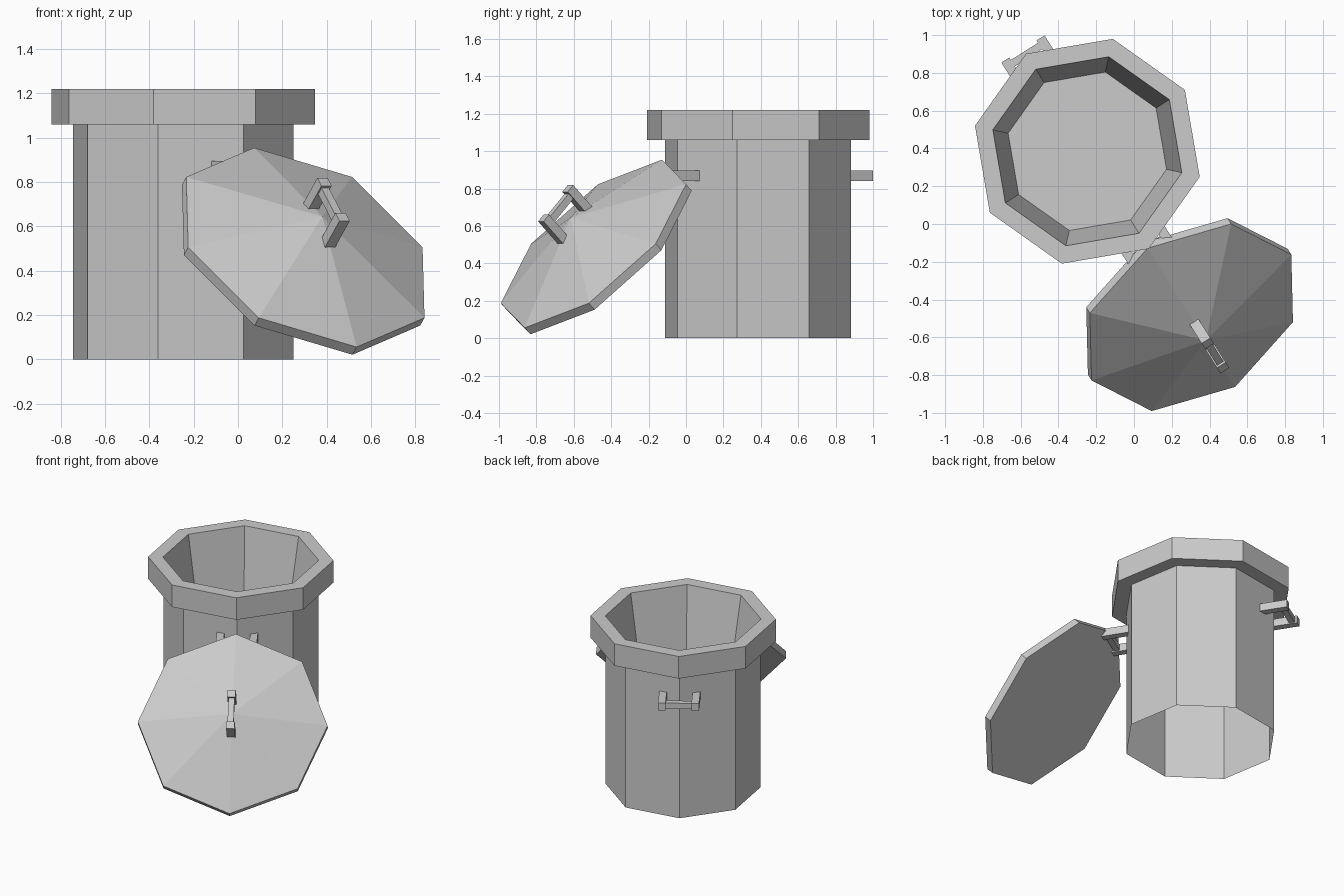
import bpy, bmesh
from math import sin, cos, tau, radians
from mathutils import Matrix

cube = bpy.data.objects.get("Cube")
if cube:
    bpy.data.objects.remove(cube, do_unlink=True)

# One plain grey metal
metal = bpy.data.materials.new("grey_metal")
metal.use_nodes = True
grey = (0.6, 0.6, 0.6, 1)
metal.diffuse_color = grey
metal.node_tree.nodes["Principled BSDF"].inputs["Base Color"].default_value = grey

SIDES = 8


def finish(name, bm, matrix):
    mesh = bpy.data.meshes.new(name)
    bm.to_mesh(mesh)
    bm.free()
    mesh.materials.append(metal)
    obj = bpy.data.objects.new(name, mesh)
    obj.matrix_world = matrix
    bpy.context.collection.objects.link(obj)
    return obj


def lathe(name, profile, matrix):
    """Spin (radius, height) points into a flat-sided shell."""
    bm = bmesh.new()
    rings = []
    for r, z in profile:
        if r == 0:
            rings.append([bm.verts.new((0, 0, z))] * SIDES)
        else:
            angles = [tau * i / SIDES for i in range(SIDES)]
            rings.append([bm.verts.new((r * cos(a), r * sin(a), z)) for a in angles])
    for low, high in zip(rings, rings[1:]):
        for i in range(SIDES):
            j = (i + 1) % SIDES
            corners = [low[i], low[j], high[j], high[i]]
            bm.faces.new(list(dict.fromkeys(corners)))
    return finish(name, bm, matrix)


def handle(name, matrix):
    """Two square posts joined by a slimmer grip; local z points outward."""
    bm = bmesh.new()
    boxes = [((side * 0.11, 0, 0.0925), (0.05, 0.055, 0.185)) for side in (-1, 1)]
    boxes.append(((0, 0, 0.15), (0.17, 0.04, 0.04)))
    for centre, size in boxes:
        place = Matrix.Translation(centre) @ Matrix.Diagonal((*size, 1))
        bmesh.ops.create_cube(bm, size=1, matrix=place)
    return finish(name, bm, matrix)


def turn(degrees, axis):
    return Matrix.Rotation(radians(degrees), 4, axis)


# Bin: open-bottomed wall, then a heavy rim with a tapered liner and floor
bin_frame = Matrix.Translation((-0.247, 0.385, 0)) @ turn(32.2, 'Z')
lathe("bin_wall", [(0.51, 0), (0.51, 1.06)], bin_frame)
lathe("bin_rim_and_liner",
      [(0.51, 1.06), (0.61, 1.06), (0.61, 1.22), (0.513, 1.22), (0.43, 0.74), (0, 0.74)],
      bin_frame)

# Side handles on opposite corners
for name, angle in (("front_handle", 0), ("back_handle", 180)):
    outward = turn(angle, 'Z') @ Matrix.Translation((0, -0.455, 0.868)) @ turn(90, 'X')
    handle(name, bin_frame @ outward)

# Lid leaning against the bin
lid_frame = Matrix.Translation((0.304, -0.495, 0.505)) @ turn(32.2, 'Z') @ turn(46, 'X')
lathe("lid", [(0, -0.05), (0.625, -0.05), (0.625, 0), (0, 0.2)], lid_frame)
handle("lid_handle", lid_frame @ Matrix.Translation((0, -0.01, 0.137)) @ turn(90, 'Z'))
